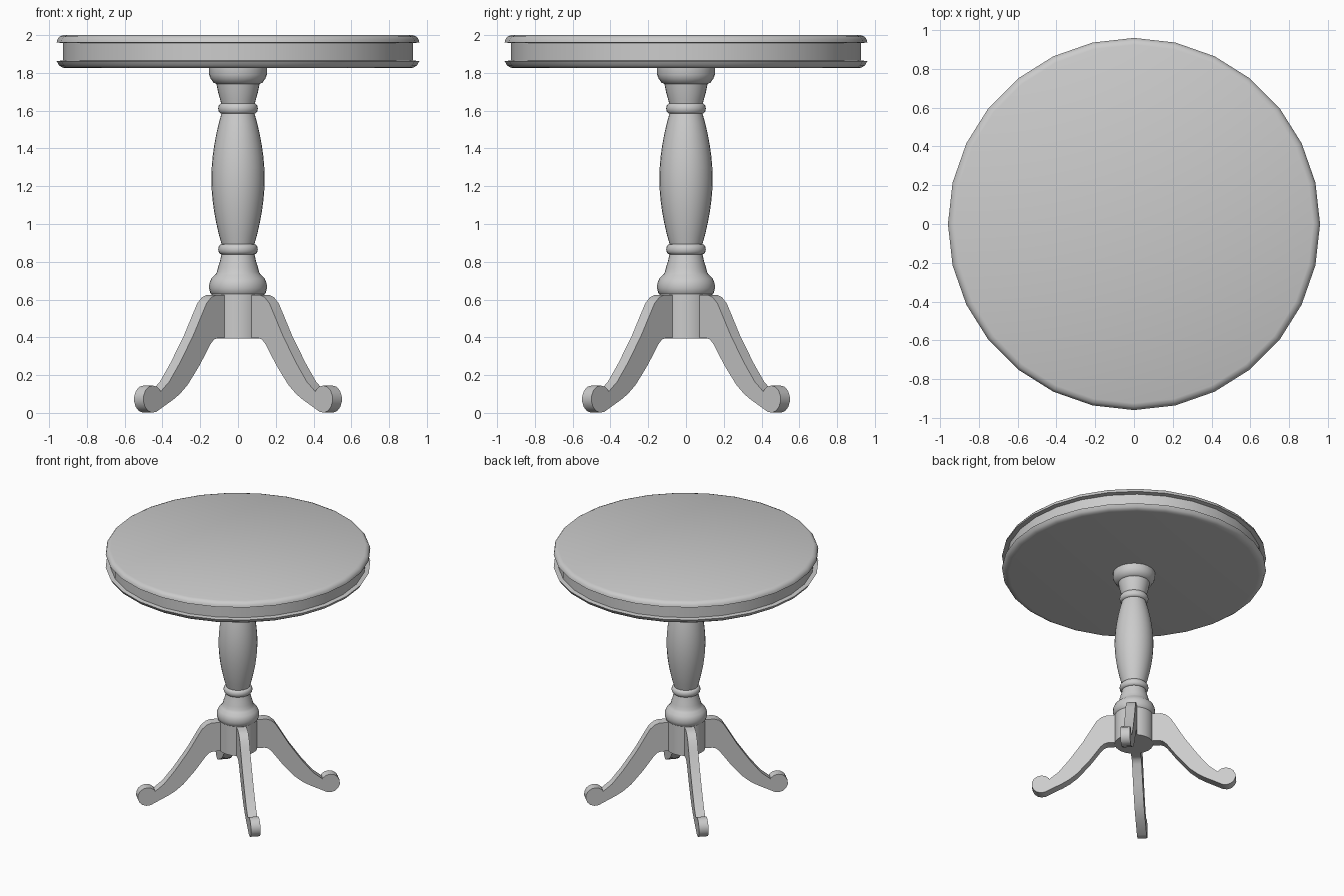
import bpy, bmesh, math
from mathutils import Matrix

cube = bpy.data.objects.get("Cube")
if cube:
    bpy.data.objects.remove(cube, do_unlink=True)

GREY = (0.6, 0.6, 0.6, 1)
wood = bpy.data.materials.new("light grey")
wood.use_nodes = True
wood.diffuse_color = GREY
wood.node_tree.nodes["Principled BSDF"].inputs["Base Color"].default_value = GREY


def finish(name, bm, angle):
    bmesh.ops.recalc_face_normals(bm, faces=bm.faces)
    mesh = bpy.data.meshes.new(name)
    bm.to_mesh(mesh)
    bm.free()
    mesh.materials.append(wood)
    ob = bpy.data.objects.new(name, mesh)
    bpy.context.collection.objects.link(ob)
    bpy.ops.object.select_all(action="DESELECT")
    ob.select_set(True)
    bpy.context.view_layer.objects.active = ob
    bpy.ops.object.shade_smooth_by_angle(angle=math.radians(angle))
    return ob


def lathe(name, profile, sides=28):
    """Turn a (radius, height) profile about z and cap both ends."""
    bm = bmesh.new()
    rings = []
    for r, z in profile:
        rings.append([bm.verts.new((r * math.cos(i * math.tau / sides),
                                    r * math.sin(i * math.tau / sides), z))
                      for i in range(sides)])
    for a, b in zip(rings, rings[1:]):
        for i in range(sides):
            j = (i + 1) % sides
            bm.faces.new((a[i], a[j], b[j], b[i]))
    bm.faces.new(rings[0])
    bm.faces.new(rings[-1])
    return finish(name, bm, 40)


def ring_profile(r, z0, z1, bulge, steps=6):
    """Half-round bead between two heights."""
    return [(r + bulge * math.sin(math.pi * i / steps),
             (z0 + z1) / 2 - (z1 - z0) / 2 * math.cos(math.pi * i / steps))
            for i in range(steps + 1)]


# Round top: lower lip, recessed band, upper lip
lathe("table_top", [
    (0.905, 1.825), (0.93, 1.828), (0.948, 1.84), (0.96, 1.862), (0.927, 1.866),
    (0.927, 1.957), (0.96, 1.962), (0.956, 1.978), (0.945, 1.992), (0.925, 2.0)])

# Turned column
lathe("column_base", [(0.14, 0.395), (0.14, 0.63)])
lathe("lower_collar", [
    (0.136, 0.625), (0.147, 0.635), (0.153, 0.66), (0.152, 0.685), (0.142, 0.71),
    (0.122, 0.73), (0.112, 0.745), (0.106, 0.77), (0.095, 0.805), (0.086, 0.845)])
lathe("lower_ring", ring_profile(0.085, 0.838, 0.894, 0.02))
steps = 12
lathe("column_shaft", [
    (0.086 + 0.055 * math.sin(math.pi * i / steps) ** 0.9, 0.89 + 0.7 * i / steps)
    for i in range(steps + 1)])
lathe("upper_ring", ring_profile(0.085, 1.583, 1.64, 0.02))
lathe("upper_collar", [
    (0.088, 1.635), (0.095, 1.66), (0.106, 1.70), (0.114, 1.742), (0.13, 1.748),
    (0.145, 1.77), (0.153, 1.79), (0.153, 1.826)])

# Four diagonal legs, each a side outline given thickness
FOOT_S, FOOT_Z, FOOT_R, THICK = 0.672, 0.073, 0.072, 0.07
upper = [(0.1, 0.625), (0.2, 0.624), (0.235, 0.612), (0.27, 0.58), (0.3, 0.53),
         (0.37, 0.41), (0.47, 0.265), (0.55, 0.165), (0.615, 0.112)]
foot = [(FOOT_S + FOOT_R * math.cos(math.radians(a)),
         FOOT_Z + FOOT_R * math.sin(math.radians(a)))
        for a in range(140, -111, -25)]
lower = [(0.52, 0.07), (0.47, 0.1), (0.41, 0.15), (0.32, 0.255), (0.24, 0.365),
         (0.215, 0.388), (0.19, 0.396), (0.1, 0.396)]
outline = upper + foot + lower

for k, name in enumerate(("back_left", "back_right", "front_right", "front_left")):
    bm = bmesh.new()
    face = bm.faces.new([bm.verts.new((s, -THICK / 2, z)) for s, z in outline])
    grown = bmesh.ops.extrude_face_region(bm, geom=[face])["geom"]
    bmesh.ops.translate(bm, vec=(0, THICK, 0),
                        verts=[v for v in grown if isinstance(v, bmesh.types.BMVert)])
    bmesh.ops.rotate(bm, verts=bm.verts,
                     matrix=Matrix.Rotation(math.radians(45 + 90 * k), 3, "Z"))
    finish(name + "_leg", bm, 35)
